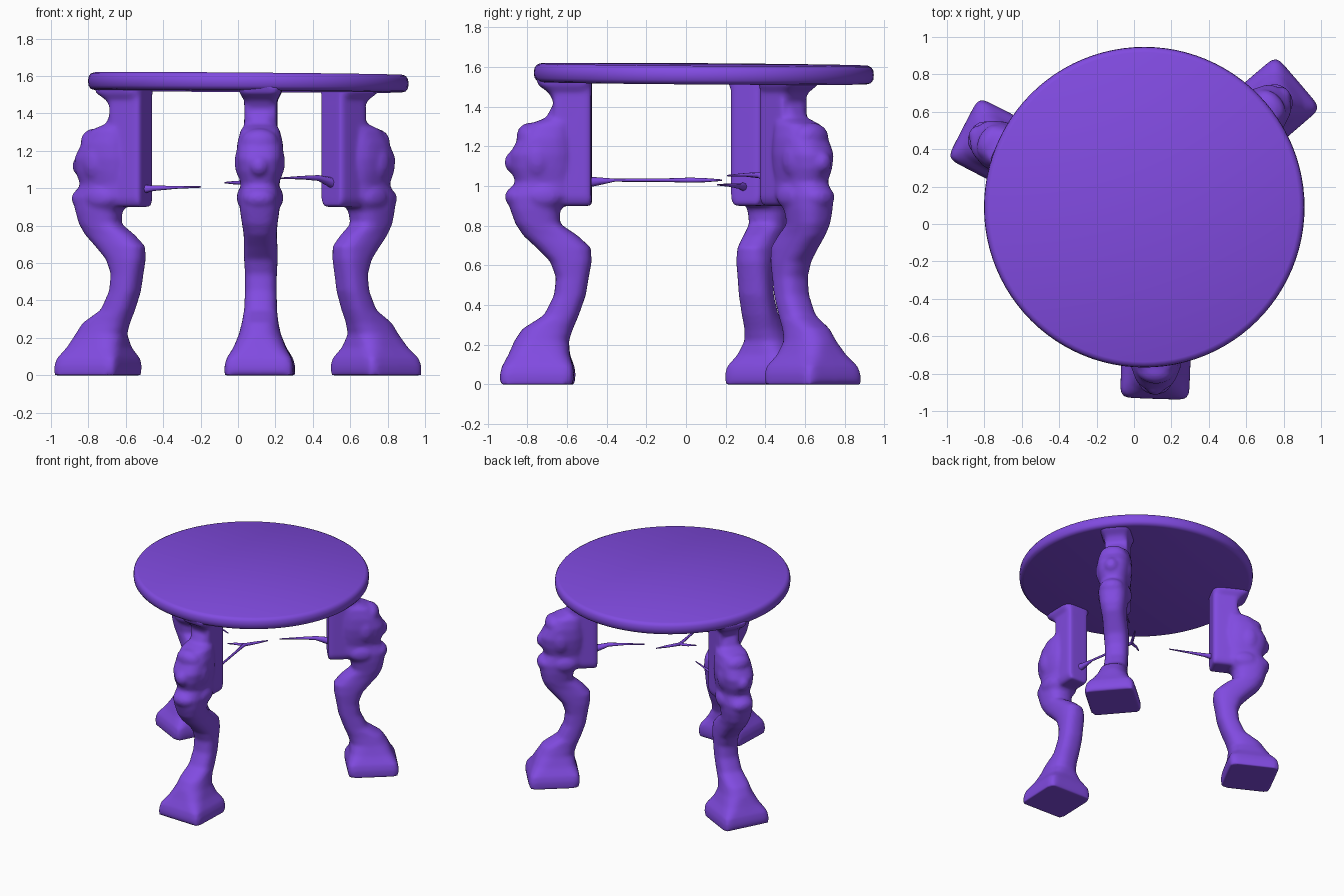
import bpy, bmesh, math
from mathutils import Matrix, Vector

if "Cube" in bpy.data.objects:
    bpy.data.objects.remove(bpy.data.objects["Cube"])

purple = bpy.data.materials.new("purple")
purple.diffuse_color = (0.22, 0.07, 0.75, 1)
purple.use_nodes = True
purple.node_tree.nodes["Principled BSDF"].inputs["Base Color"].default_value = purple.diffuse_color


def make_object(bm, name):
    bmesh.ops.recalc_face_normals(bm, faces=bm.faces)
    me = bpy.data.meshes.new(name)
    bm.to_mesh(me)
    bm.free()
    me.materials.append(purple)
    me.shade_smooth()
    ob = bpy.data.objects.new(name, me)
    bpy.context.collection.objects.link(ob)
    return ob


def skin(bm, rings):
    rows = [[bm.verts.new(p) for p in r] for r in rings]
    n = len(rows[0])
    for a, b in zip(rows, rows[1:]):
        for i in range(n):
            bm.faces.new((a[i], a[(i + 1) % n], b[(i + 1) % n], b[i]))
    bm.faces.new(rows[0][::-1])
    bm.faces.new(rows[-1])


def superellipse(z, d0, d1, hw, p, n=40):
    pts = []
    for i in range(n):
        c, s = math.cos(2 * math.pi * i / n), math.sin(2 * math.pi * i / n)
        pts.append((hw * math.copysign(abs(c) ** (2 / p), c),
                    (d0 + d1) / 2 + (d1 - d0) / 2 * math.copysign(abs(s) ** (2 / p), s), z))
    return pts


def ellipsoid(bm, pos, size):
    m = Matrix.Translation(pos) @ Matrix.Diagonal((*size, 1))
    bmesh.ops.create_uvsphere(bm, u_segments=20, v_segments=12, radius=1, matrix=m)


# Leg sections: height, outer depth, inner depth, half width
LEG = [(0.0, 0.0, 0.37, 0.185), (0.05, 0.0, 0.375, 0.185), (0.09, 0.01, 0.37, 0.175),
       (0.15, 0.04, 0.35, 0.14), (0.22, 0.07, 0.345, 0.112), (0.28, 0.11, 0.365, 0.098),
       (0.35, 0.22, 0.395, 0.088), (0.45, 0.27, 0.43, 0.085), (0.54, 0.28, 0.445, 0.085),
       (0.62, 0.25, 0.46, 0.09), (0.69, 0.18, 0.455, 0.09), (0.75, 0.115, 0.39, 0.088),
       (0.81, 0.075, 0.30, 0.095), (0.88, 0.05, 0.30, 0.105), (0.95, 0.03, 0.38, 0.112),
       (1.02, 0.075, 0.38, 0.103), (1.09, 0.05, 0.38, 0.118), (1.16, 0.045, 0.38, 0.127),
       (1.24, 0.09, 0.37, 0.122), (1.31, 0.14, 0.37, 0.105), (1.345, 0.23, 0.40, 0.08),
       (1.42, 0.27, 0.45, 0.072), (1.47, 0.245, 0.457, 0.088), (1.51, 0.19, 0.46, 0.112),
       (1.55, 0.18, 0.46, 0.118)]


def make_leg(name, outer, angle, shift):
    bm = bmesh.new()
    # Scrolling leg with square foot
    skin(bm, [superellipse(z, a, b, w, 9 if z < 0.1 else 4 if z < 0.2 else 5 if z > 1.4 else 2.5)
              for z, a, b, w in LEG])
    # Flat pilaster on the inner side
    skin(bm, [superellipse(z, a, 0.46, w, 10) for z, a, w in
              ((0.90, 0.31, 0.07), (0.94, 0.27, 0.088), (1.30, 0.27, 0.088), (1.54, 0.27, 0.088))])
    # Carved lumps: brow, muzzle, chest, shoulders
    ellipsoid(bm, (0, 0.15, 1.25), (0.10, 0.07, 0.07))
    ellipsoid(bm, (0, 0.075, 1.12), (0.055, 0.055, 0.06))
    ellipsoid(bm, (0, 0.09, 0.945), (0.09, 0.068, 0.06))
    for s in (-1, 1):
        ellipsoid(bm, (s * 0.085, 0.19, 1.14), (0.05, 0.07, 0.10))
        ellipsoid(bm, (s * 0.085, 0.22, 0.95), (0.04, 0.09, 0.06))
    for v in bm.verts:
        t = min(max((v.co.z - 0.6) / 0.35, 0), 1)
        v.co.y += shift * t * t * (3 - 2 * t)
    ob = make_object(bm, name)
    ob.matrix_world = Matrix.Translation((*outer, 0)) @ Matrix.Rotation(math.radians(angle), 4, 'Z')
    # Fuse the pieces into one soft carving
    rm = ob.modifiers.new("fuse", 'REMESH')
    rm.mode = 'VOXEL'
    rm.voxel_size = 0.013
    rm.use_smooth_shade = True
    sm = ob.modifiers.new("soften", 'SMOOTH')
    sm.factor = 0.5
    sm.iterations = 5


make_leg("front_leg", (0.11, -0.935), -2, 0.0)
make_leg("right_leg", (0.88, 0.76), 130.6, 0.05)
make_leg("left_leg", (-0.915, 0.515), 242.7, 0.02)

# Round table top, slightly tilted, with a rounded rim
bm = bmesh.new()
R, n = 0.857, 96
profile = [(R - 0.035, 0.0), (R - 0.015, 0.006), (R - 0.003, 0.022), (R, 0.048),
           (R - 0.003, 0.07), (R - 0.013, 0.086), (R - 0.03, 0.094)]
skin(bm, [[(r * math.cos(2 * math.pi * i / n), r * math.sin(2 * math.pi * i / n), z)
           for i in range(n)] for r, z in profile])
for v in bm.verts:
    v.co.z += -0.008 * v.co.x - 0.007 * v.co.y
top = make_object(bm, "table_top")
top.location = (0.055, 0.09, 1.519)


def make_twig(name, points):
    cu = bpy.data.curves.new(name, 'CURVE')
    cu.dimensions = '3D'
    cu.bevel_depth = 0.013
    cu.bevel_resolution = 2
    cu.use_fill_caps = True
    sp = cu.splines.new('POLY')
    sp.points.add(len(points) - 1)
    for p, (x, y, z, r) in zip(sp.points, points):
        p.co = (x, y, z, 1)
        p.radius = r
    cu.materials.append(purple)
    bpy.context.collection.objects.link(bpy.data.objects.new(name, cu))


# Broken stretcher twigs
make_twig("front_twig", [(0.11, -0.50, 1.02, 2.2), (0.105, -0.43, 1.025, 1.4), (0.10, -0.36, 1.03, 0.6),
                         (0.06, -0.10, 1.03, 0.7), (0.04, 0.02, 1.03, 1.0), (0.09, 0.10, 1.03, 0.8),
                         (0.14, 0.18, 1.03, 0.3)])
make_twig("front_twig_fork", [(0.04, 0.02, 1.03, 0.9), (-0.02, 0.0, 1.03, 0.7), (-0.07, -0.03, 1.03, 0.3)])
make_twig("left_twig", [(-0.52, 0.30, 0.995, 2.0), (-0.45, 0.27, 1.0, 1.1), (-0.33, 0.215, 1.005, 0.6),
                        (-0.20, 0.16, 1.007, 0.3)])
make_twig("right_twig", [(0.50, 0.43, 1.03, 2.2), (0.43, 0.37, 1.055, 1.2), (0.34, 0.30, 1.057, 0.7),
                         (0.22, 0.21, 1.053, 0.3)])
